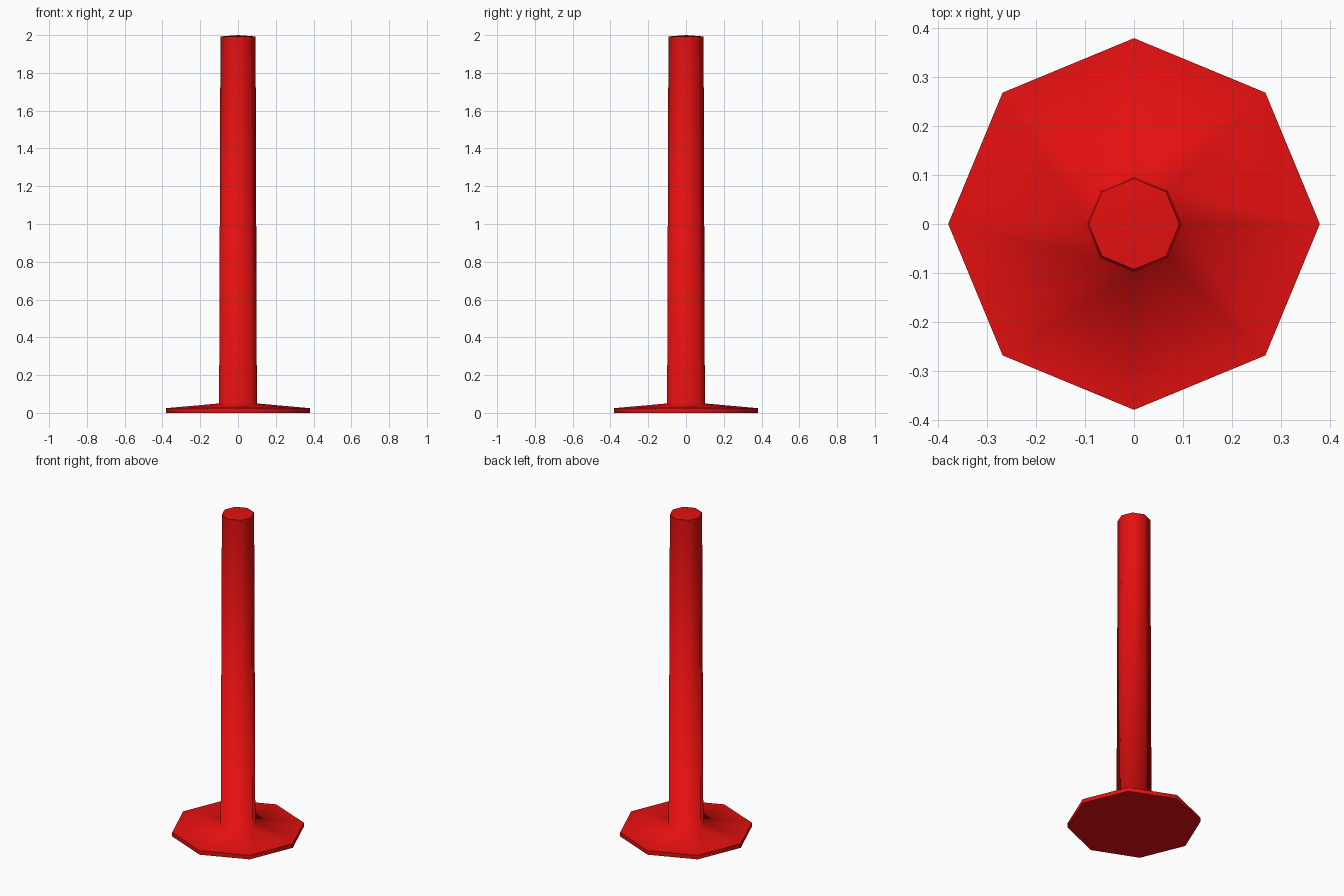
import bpy, bmesh, math

cube = bpy.data.objects.get("Cube")
if cube:
    bpy.data.objects.remove(cube, do_unlink=True)

SIDES = 8

red = bpy.data.materials.new("bright red")
red.use_nodes = True
colour = (0.78, 0.005, 0.005, 1)
red.diffuse_color = colour
red.node_tree.nodes["Principled BSDF"].inputs["Base Color"].default_value = colour


def ring(bm, radius, z):
    step = 2 * math.pi / SIDES
    return [bm.verts.new((radius * math.cos(i * step), radius * math.sin(i * step), z))
            for i in range(SIDES)]


# Octagonal foot flowing smoothly into a slightly tapered post
profile = [(0.38, 0), (0.38, 0.025), (0.1, 0.05), (0.093, 1.993)]
sharp_rings = (0, 1, 3)

bm = bmesh.new()
rings = [ring(bm, r, z) for r, z in profile]
for low, high in zip(rings, rings[1:]):
    for i in range(SIDES):
        j = (i + 1) % SIDES
        bm.faces.new((low[i], low[j], high[j], high[i]))

# Flat underside and very shallow crown on the post
bm.faces.new(rings[0][::-1])
crown = bm.verts.new((0, 0, 2))
for i in range(SIDES):
    bm.faces.new((rings[-1][i], rings[-1][(i + 1) % SIDES], crown))

# Smooth sides with crisp rims
for face in bm.faces:
    face.smooth = True
for k in sharp_rings:
    for i in range(SIDES):
        bm.edges.get((rings[k][i], rings[k][(i + 1) % SIDES])).smooth = False

mesh = bpy.data.meshes.new("post_with_foot")
bm.to_mesh(mesh)
bm.free()
mesh.materials.append(red)
post = bpy.data.objects.new("post_with_foot", mesh)
bpy.context.collection.objects.link(post)
